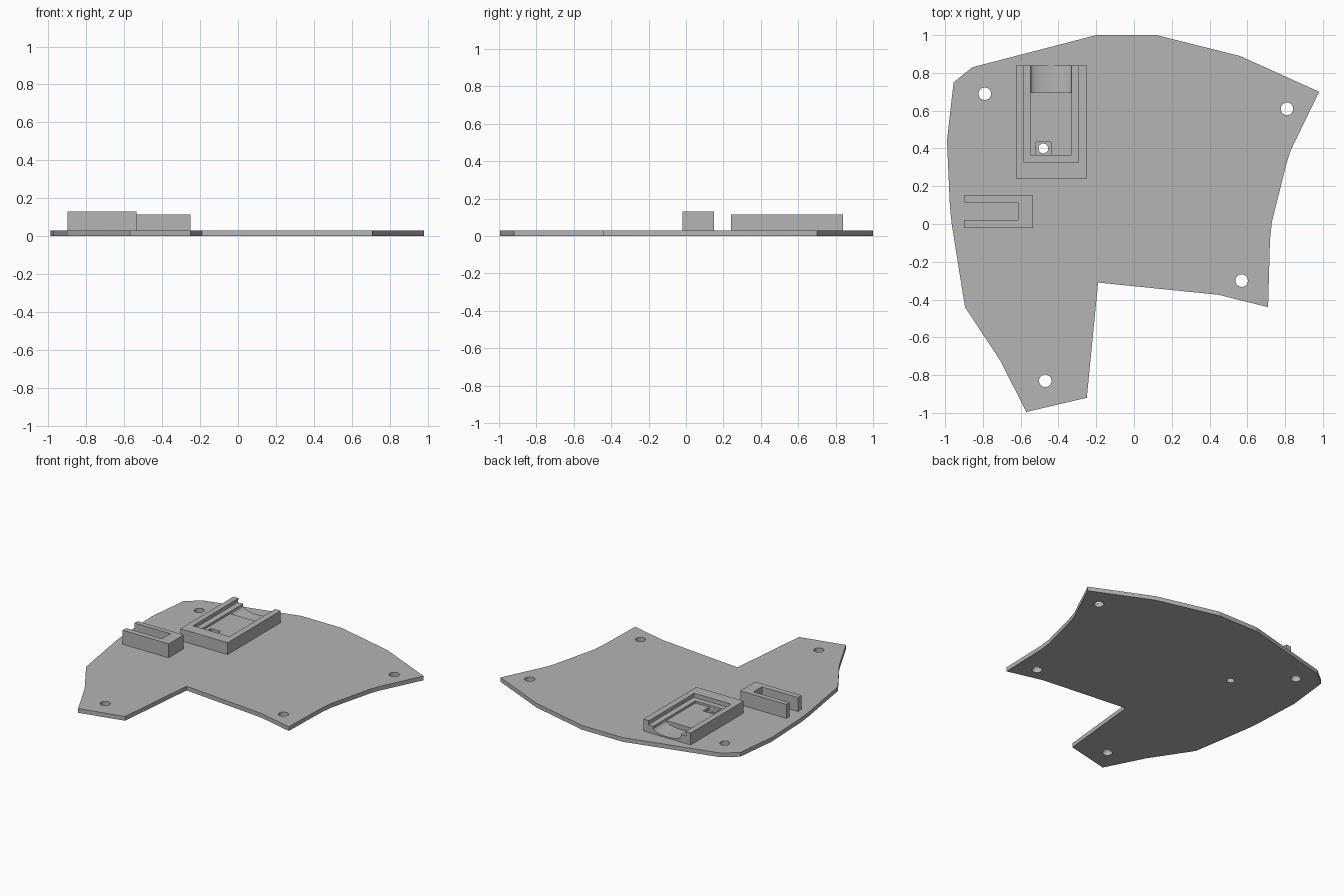
import bpy
import bmesh

cube = bpy.data.objects.get("Cube")
if cube:
    bpy.data.objects.remove(cube, do_unlink=True)

grey = bpy.data.materials.new("plain grey")
grey.use_nodes = True
colour = (0.46, 0.46, 0.46, 1)
grey.diffuse_color = colour
grey.node_tree.nodes["Principled BSDF"].inputs["Base Color"].default_value = colour


def prism(name, outline, z0, z1):
    """Extrude a flat outline from z0 to z1."""
    bm = bmesh.new()
    face = bm.faces.new([bm.verts.new((x, y, z0)) for x, y in outline])
    grown = bmesh.ops.extrude_face_region(bm, geom=[face])["geom"]
    for v in grown:
        if isinstance(v, bmesh.types.BMVert):
            v.co.z = z1
    bmesh.ops.recalc_face_normals(bm, faces=bm.faces)
    mesh = bpy.data.meshes.new(name)
    bm.to_mesh(mesh)
    bm.free()
    mesh.materials.append(grey)
    obj = bpy.data.objects.new(name, mesh)
    bpy.context.collection.objects.link(obj)
    return obj


def box(name, x0, x1, y0, y1, z0, z1):
    return prism(name, [(x0, y0), (x1, y0), (x1, y1), (x0, y1)], z0, z1)


def cylinder(name, radius, depth, location, rotation=(0, 0, 0), scale=(1, 1, 1)):
    bpy.ops.mesh.primitive_cylinder_add(vertices=48, radius=radius, depth=depth,
                                        location=location, rotation=rotation)
    obj = bpy.context.object
    obj.name = name
    obj.scale = scale
    obj.data.materials.append(grey)
    return obj


def cut(target, cutter):
    """Subtract the cutter from the target and discard it."""
    mod = target.modifiers.new("cut", "BOOLEAN")
    mod.operation = "DIFFERENCE"
    mod.solver = "EXACT"
    mod.object = cutter
    cutter.hide_render = True
    bpy.ops.object.select_all(action="DESELECT")
    bpy.context.view_layer.objects.active = target
    target.select_set(True)
    bpy.ops.object.modifier_apply(modifier=mod.name)
    bpy.data.objects.remove(cutter, do_unlink=True)


# Base plate with screw holes
TOP = 0.03
outline = [
    (-0.2, 1), (-0.855, 0.83), (-0.955, 0.75), (-0.98, 0.53), (-0.99, 0.44),
    (-0.975, 0.1), (-0.965, 0), (-0.895, -0.44), (-0.71, -0.72), (-0.57, -0.995),
    (-0.25, -0.92), (-0.19, -0.31), (0.45, -0.375), (0.71, -0.44), (0.72, -0.08),
    (0.73, 0.01), (0.81, 0.33), (0.83, 0.39), (0.98, 0.7), (0.56, 0.89), (0.12, 1),
]
plate = prism("base_plate", outline, 0, TOP)
for x, y in [(-0.79, 0.69), (0.81, 0.61), (0.57, -0.3), (-0.47, -0.83)]:
    cut(plate, cylinder("screw_hole", 0.033, 0.2, (x, y, 0)))
BUTTON = (-0.48, 0.4, 0.03)
cut(plate, cylinder("button_hole", 0.026, 0.2, BUTTON))

# Board holder: stepped tray open at the back
holder = box("board_holder", -0.625, -0.25, 0.24, 0.84, TOP, 0.115)
ledge = box("ledge_cut", -0.589, -0.289, 0.325, 0.9, 0.085, 0.13)
for v in ledge.data.vertices:
    if v.co.z > 0.1:
        v.co.x += 0.008 if v.co.x < -0.4 else -0.008
cut(holder, ledge)
cut(holder, box("floor_cut", -0.547, -0.33, 0.365, 0.9, 0.07, 0.13))
cut(holder, box("button_pocket", -0.52, -0.44, 0.366, 0.435, 0.045, 0.13))
cut(holder, cylinder("button_hole", 0.026, 0.2, BUTTON))

# Rounded scoop for the plug
cut(holder, cylinder("plug_scoop", 0.108, 0.3, (-0.4385, 0.845, 0.07),
                     (1.5708, 0, 0), (1, 0.3, 1)))

# Jack holder: U-shaped clip open towards the outer edge
prism("jack_holder", [
    (-0.9, -0.02), (-0.535, -0.02), (-0.535, 0.15), (-0.9, 0.15),
    (-0.9, 0.115), (-0.615, 0.115), (-0.615, 0.02), (-0.9, 0.02),
], TOP, 0.13)

# Smooth only the round surfaces
for obj in (plate, holder):
    bpy.ops.object.select_all(action="DESELECT")
    bpy.context.view_layer.objects.active = obj
    obj.select_set(True)
    bpy.ops.object.shade_smooth_by_angle(angle=0.2)
